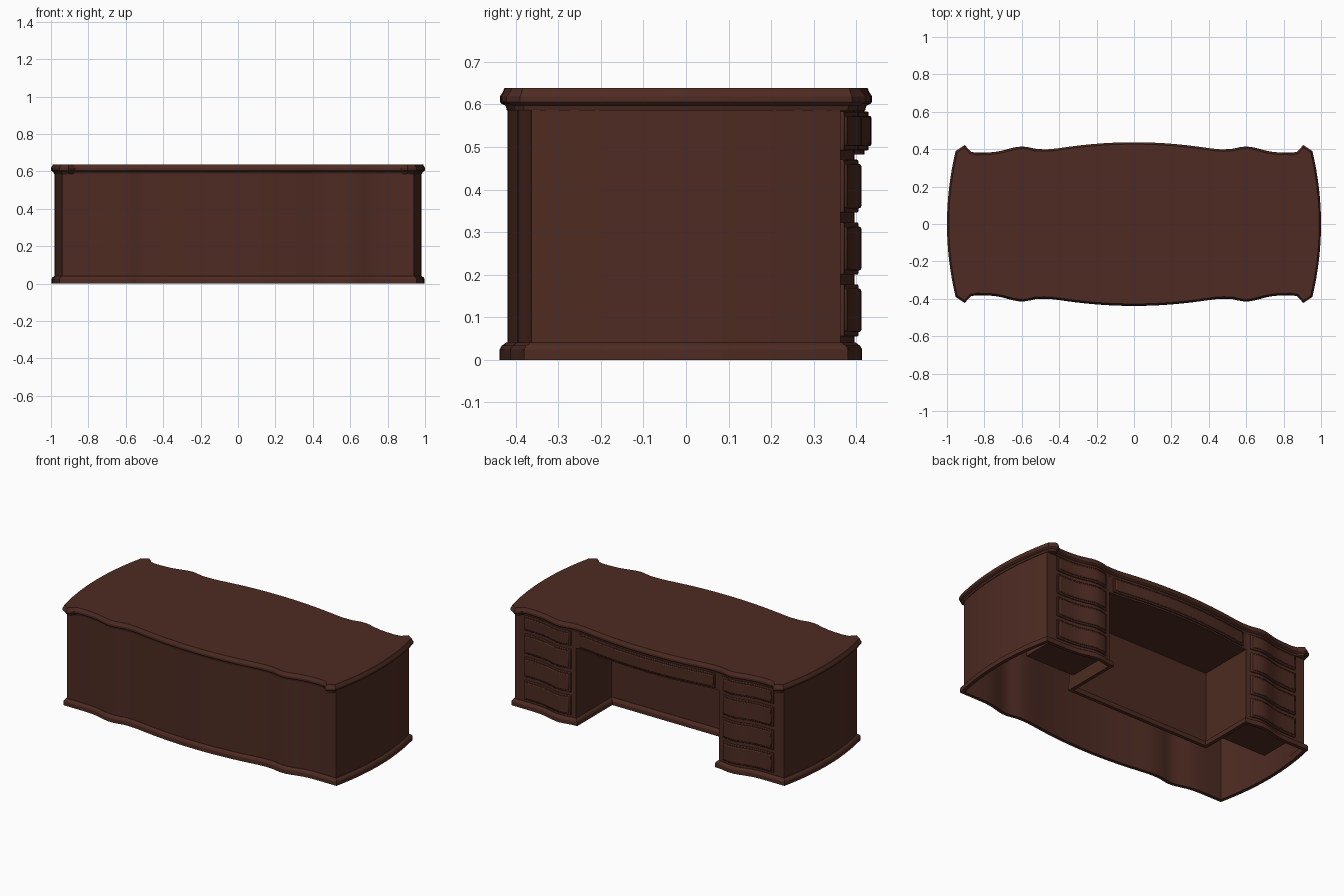
import bpy, math
from mathutils import Vector

if "Cube" in bpy.data.objects:
    bpy.data.objects.remove(bpy.data.objects["Cube"])

wood = bpy.data.materials.new("dark mahogany")
wood.diffuse_color = (0.075, 0.024, 0.016, 1)
wood.use_nodes = True
wood.node_tree.nodes["Principled BSDF"].inputs["Base Color"].default_value = wood.diffuse_color
CORNER = 0.94       # half width of the body at its corners
KNEE = 0.5          # half width of the kneehole
PANEL_Y = 0.03      # kneehole rear panel


def wave(x):
    """Serpentine depth of the body at x."""
    a = abs(x)
    return max(0.42 - 0.2 * a * a, 0.363) + 0.033 * math.exp(-((a - 0.6) / 0.1) ** 2)


def span(a, b, n):
    return [a + (b - a) * i / n for i in range(n + 1)]


def offset(loop, d):
    """Mitred outward offset of a counter-clockwise outline."""
    out = []
    for i, p in enumerate(loop):
        p, a, b = Vector(p), Vector(loop[i - 1]), Vector(loop[(i + 1) % len(loop)])
        e, f = (p - a).normalized(), (b - p).normalized()
        n = Vector((e.y + f.y, -e.x - f.x)).normalized()
        k = max(n.dot(Vector((e.y, -e.x))), 0.5)
        out.append(p + n * d / k)
    return out


def sweep(name, loop, profile, top=True, bottom=True, bevel=0):
    """Stack offset copies of an outline; profile holds (offset, z) pairs."""
    n, verts, faces = len(loop), [], []
    for d, z in profile:
        verts += [(p[0], p[1], z) for p in offset(loop, d)]
    for r in range(len(profile) - 1):
        for i in range(n):
            j = (i + 1) % n
            faces.append((r * n + i, r * n + j, r * n + n + j, r * n + n + i))
    if top:
        faces.append(tuple(range(len(verts) - n, len(verts))))
    if bottom:
        faces.append(tuple(range(n - 1, -1, -1)))
    me = bpy.data.meshes.new(name)
    me.from_pydata(verts, [], faces)
    me.materials.append(wood)
    ob = bpy.data.objects.new(name, me)
    bpy.context.collection.objects.link(ob)
    bpy.ops.object.select_all(action='DESELECT')
    ob.select_set(True)
    bpy.context.view_layer.objects.active = ob
    bpy.ops.object.shade_smooth_by_angle(angle=math.radians(25))
    if bevel:
        m = ob.modifiers.new("bevel", 'BEVEL')
        m.width, m.segments, m.limit_method = bevel, 2, 'ANGLE'
        m.angle_limit = math.radians(40)
    return ob


def slab(name, x0, x1, z0, z1, front, back, bevel=0):
    """Curved board following the back wave."""
    xs = span(x1, x0, 24)
    loop = [(x, wave(x) + front) for x in xs]
    loop += [(x, wave(x) + back) for x in reversed(xs)]
    return sweep(name, loop, [(0, z0), (0, z1)], bevel=bevel)


def block(name, x0, x1, y0, y1, z0, z1):
    return sweep(name, [(x0, y0), (x1, y0), (x1, y1), (x0, y1)], [(0, z0), (0, z1)])


# Body outline with kneehole cut into the back
cy = wave(CORNER)
side = [(0.98 - 0.04 * (y / cy) ** 2, y) for y in span(-cy, cy, 14)]
body = list(side)
body += [(x, wave(x)) for x in span(CORNER, KNEE, 18)[1:]]
body += [(KNEE, PANEL_Y), (-KNEE, PANEL_Y)]
body += [(x, wave(x)) for x in span(-KNEE, -CORNER, 18)[:-1]]
body += [(-x, -y) for x, y in side]
body += [(x, -wave(x)) for x in span(-CORNER, CORNER, 64)[1:-1]]
sweep("body_walls", body, [(0, 0.0), (0, 0.59)], top=False, bottom=False)
sweep("base_moulding", body, [(-0.004, 0.04), (-0.004, 0), (0.018, 0), (0.018, 0.024),
                              (0.013, 0.033), (0.003, 0.04), (-0.004, 0.04)],
      top=False, bottom=False)

# Top with wavy edges and small eared corners
half = [(1.0 - 0.045 * (y / 0.385) ** 2, y) for y in span(-0.39, 0.39, 16)]
half += [(0.905, 0.422), (0.872, 0.386)]
half += [(x, wave(x) + 0.017) for x in span(0.84, -0.84, 60)]
half += [(-0.872, 0.386), (-0.905, 0.422)]
outline = half + [(-x, -y) for x, y in half]
sweep("desk_top", outline, [(-0.016, 0.586), (-0.013, 0.597), (-0.003, 0.602), (0, 0.606),
                            (0, 0.619), (-0.006, 0.628), (-0.010, 0.638)])

# Apron holding the centre drawer over the kneehole
apron = [(x, wave(x)) for x in span(KNEE, -KNEE, 32)]
apron += [(-KNEE, PANEL_Y), (KNEE, PANEL_Y)]
sweep("kneehole_apron", apron, [(0, 0.482), (0, 0.589)])


# Drawer: thin lipped surround plus raised panel
def drawer(name, x0, x1, z0, z1):
    slab(name + "_lip", x0, x1, z0, z1, 0.009, -0.005, 0.003)
    slab(name + "_panel", x0 + 0.01, x1 - 0.01, z0 + 0.01, z1 - 0.01, 0.016, 0, 0.005)


drawer("centre_drawer", -0.475, 0.475, 0.492, 0.583)
for label, s in (("right", 1), ("left", -1)):
    x0, x1 = sorted((s * 0.53, s * 0.87))
    for i, (z0, z1) in enumerate([(0.055, 0.177), (0.2, 0.323), (0.346, 0.47), (0.492, 0.583)]):
        drawer(f"{label}_drawer_{i + 1}", x0, x1, z0, z1)
    # Drawer boxes inside the pedestal, seen from below
    block(f"{label}_drawer_boxes", x0, x1, 0.1, 0.36, 0.055, 0.58)
